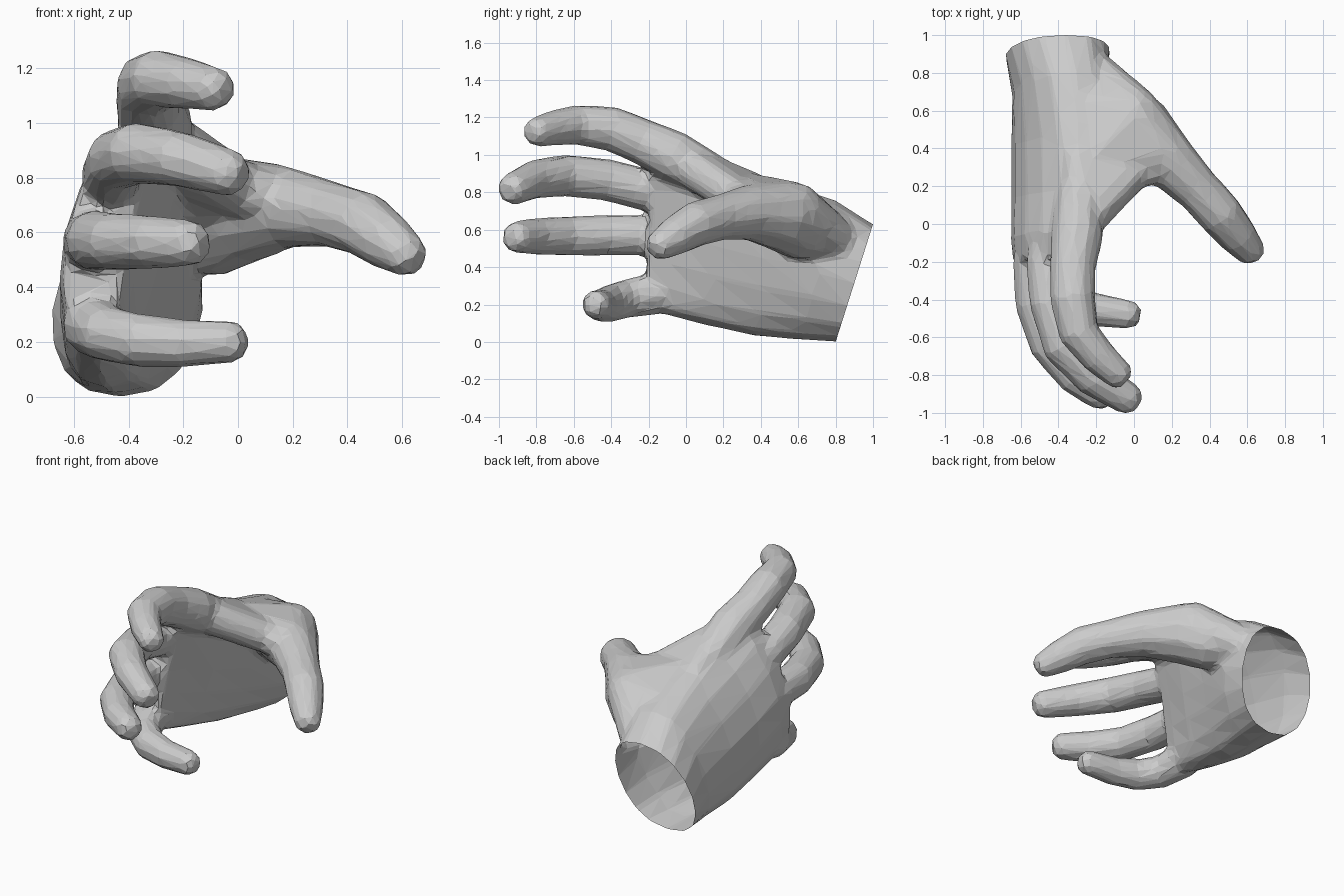
import bpy, bmesh, math
from mathutils import Vector, Matrix

if "Cube" in bpy.data.objects:
    bpy.data.objects.remove(bpy.data.objects["Cube"])


def to_object(name, bm):
    bmesh.ops.recalc_face_normals(bm, faces=bm.faces)
    me = bpy.data.meshes.new(name)
    bm.to_mesh(me)
    bm.free()
    ob = bpy.data.objects.new(name, me)
    bpy.context.collection.objects.link(ob)
    return ob


def loft(name, rings):
    """Closed skin over a list of equal-length point rings."""
    bm = bmesh.new()
    vs = [[bm.verts.new(p) for p in r] for r in rings]
    n = len(rings[0])
    for a, b in zip(vs, vs[1:]):
        for i in range(n):
            j = (i + 1) % n
            bm.faces.new((a[i], a[j], b[j], b[i]))
    bm.faces.new(vs[0])
    bm.faces.new(vs[-1])
    return to_object(name, bm)


def digit(name, path, sides=10):
    """Tapered tube through (x, y, z, radius) joints with a rounded tip."""
    pts = [(Vector(p[:3]), p[3]) for p in path]
    end, r = pts[-1]
    d = (end - pts[-2][0]).normalized()
    pts += [(end + d * r * 0.45, r * 0.9), (end + d * r * 0.8, r * 0.55)]
    rings = []
    for i, (c, r) in enumerate(pts):
        t = (pts[min(i + 1, len(pts) - 1)][0] - pts[max(i - 1, 0)][0]).normalized()
        side = t.cross(Vector((0, 0, 1))).normalized()
        up = side.cross(t)
        rings.append([c + r * (side * math.cos(a) + up * math.sin(a))
                      for a in (2 * math.pi * (k + 0.25) / sides for k in range(sides))])
    return loft(name, rings)


def flesh(name, balls):
    """Convex pad wrapped round (x, y, z, radius) balls."""
    src = bmesh.new()
    for x, y, z, r in balls:
        bmesh.ops.create_icosphere(src, subdivisions=2, radius=r,
                                   matrix=Matrix.Translation((x, y, z)))
    bm = bmesh.new()
    for v in src.verts:
        bm.verts.new(v.co)
    src.free()
    bmesh.ops.convex_hull(bm, input=bm.verts)
    loose = [v for v in bm.verts if not v.link_faces]
    bmesh.ops.delete(bm, geom=loose, context='VERTS')
    return to_object(name, bm)


def palm_ring(low, high, thick, cup, sides=16):
    """Oval slice from the little-finger edge to the index edge, bowed to the back."""
    low, high = Vector(low), Vector(high)
    ring = []
    for k in range(sides):
        a = 2 * math.pi * k / sides
        h = -math.cos(a)
        p = low.lerp(high, (h + 1) / 2)
        p.x += thick * math.copysign(abs(math.sin(a)) ** 0.8, math.sin(a)) - cup * (1 - h * h)
        ring.append(p)
    return ring


# palm and wrist, overlong so the wrist can be cut clean
hand = loft("hand", [palm_ring(*s) for s in (
    ((-0.42, 0.92, -0.02), (-0.36, 1.12, 0.56), 0.29, 0.01),
    ((-0.43, 0.80, 0.00), (-0.36, 1.00, 0.63), 0.275, 0.01),
    ((-0.45, 0.62, 0.01), (-0.32, 0.80, 0.76), 0.25, 0.00),
    ((-0.48, 0.37, 0.03), (-0.28, 0.47, 0.87), 0.21, 0.04),
    ((-0.50, 0.10, 0.09), (-0.29, 0.18, 0.95), 0.175, 0.06),
    ((-0.51, -0.10, 0.14), (-0.31, -0.04, 1.05), 0.145, 0.08),
    ((-0.52, -0.22, 0.16), (-0.34, -0.18, 1.03), 0.115, 0.08))])

# fingers and thumb
parts = [digit(n, p) for n, p in {
    "index_finger": [(-0.29, 0.18, 0.86, .12), (-0.30, -0.06, 0.99, .14), (-0.325, -0.23, 1.07, .125),
                     (-0.325, -0.40, 1.14, .122),
                     (-0.29, -0.58, 1.16, .11), (-0.19, -0.70, 1.145, .098), (-0.09, -0.79, 1.125, .084)],
    "middle_finger": [(-0.43, 0.05, 0.76, .09), (-0.46, -0.20, 0.81, .115), (-0.44, -0.42, 0.865, .115),
                      (-0.37, -0.65, 0.89, .115), (-0.22, -0.81, 0.87, .105), (-0.04, -0.92, 0.82, .09)],
    "ring_finger": [(-0.50, 0.05, 0.56, .09), (-0.535, -0.20, 0.57, .11), (-0.52, -0.42, 0.57, .113),
                    (-0.45, -0.64, 0.565, .108), (-0.31, -0.81, 0.565, .10), (-0.18, -0.90, 0.56, .088)],
    "little_finger": [(-0.51, 0.05, 0.30, .11), (-0.53, -0.16, 0.26, .115), (-0.48, -0.32, 0.23, .105),
                      (-0.36, -0.41, 0.205, .10), (-0.20, -0.455, 0.195, .09), (-0.03, -0.48, 0.20, .08)],
    "thumb": [(-0.22, 0.72, 0.57, .13), (-0.11, 0.62, 0.61, .18), (0.02, 0.50, 0.68, .195),
              (0.19, 0.33, 0.69, .15), (0.34, 0.18, 0.665, .123), (0.46, 0.05, 0.63, .122),
              (0.555, -0.07, 0.56, .105), (0.61, -0.135, 0.52, .085)],
}.items()]

# back of the hand running into the thumb, and skin web towards the index finger
parts.append(flesh("thumb_muscle", [(-0.24, 0.82, 0.53, .12), (-0.26, 0.60, 0.67, .15),
                                    (0.0, 0.58, 0.71, .15), (0.15, 0.38, 0.73, .12),
                                    (-0.27, 0.30, 0.81, .10)]))
parts.append(flesh("web_outer", [(0.19, 0.32, 0.71, .10), (0.0, 0.29, 0.76, .105), (-0.10, 0.42, 0.76, .10)]))
parts.append(flesh("web_inner", [(0.0, 0.29, 0.76, .105), (-0.16, 0.21, 0.82, .10),
                                 (-0.28, 0.0, 0.95, .11), (-0.30, 0.35, 0.81, .10)]))

# weld into one skin, soften the joins, then bring it back to low-poly facets
for p in parts:
    m = hand.modifiers.new(p.name, 'BOOLEAN')
    m.operation, m.solver, m.object = 'UNION', 'EXACT', p
m = hand.modifiers.new("skin", 'REMESH')
m.mode, m.voxel_size = 'VOXEL', 0.018
m = hand.modifiers.new("soften", 'SMOOTH')
m.factor, m.iterations = 0.5, 10
m = hand.modifiers.new("facets", 'DECIMATE')
m.ratio = 0.045
bpy.context.view_layer.update()
mesh = bpy.data.meshes.new_from_object(hand.evaluated_get(bpy.context.evaluated_depsgraph_get()))
hand.modifiers.clear()
hand.data = mesh
for p in parts:
    bpy.data.objects.remove(p)

# open wrist: slice off the overlong end
bm = bmesh.new()
bm.from_mesh(mesh)
bmesh.ops.bisect_plane(bm, geom=bm.verts[:] + bm.edges[:] + bm.faces[:],
                       plane_co=(-0.4, 0.90, 0.315), plane_no=(0, 0.63, -0.20), clear_outer=True)
for f in bm.faces:
    f.smooth = False
bm.to_mesh(mesh)
bm.free()
